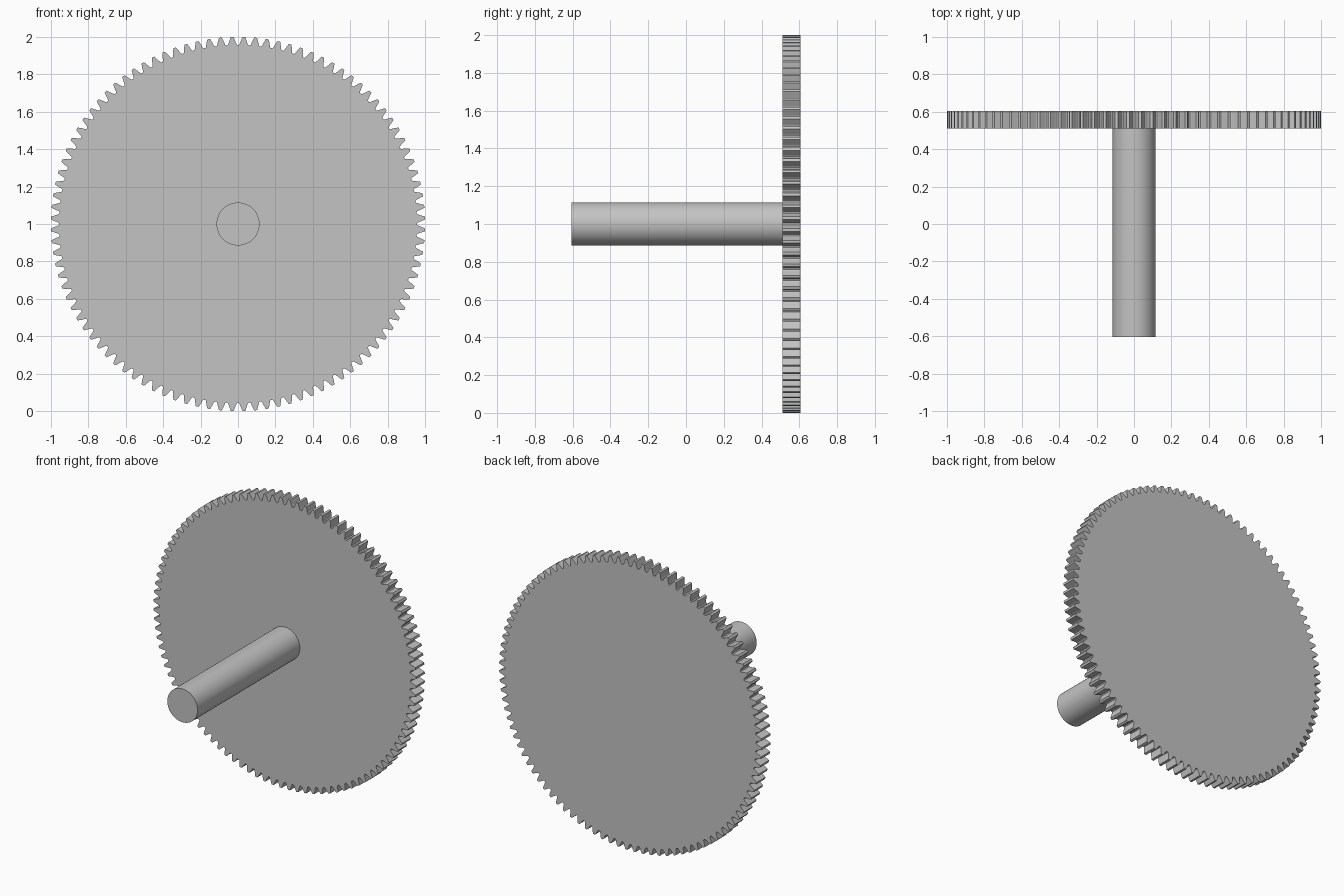
import bpy, bmesh, math

if "Cube" in bpy.data.objects:
    bpy.data.objects.remove(bpy.data.objects["Cube"])

TEETH = 100
CENTRE_Z = 1.0
Y_BACK, Y_FACE, Y_END = 0.605, 0.51, -0.605

grey = bpy.data.materials.new("plain grey")
grey.diffuse_color = (0.55, 0.55, 0.55, 1)
grey.use_nodes = True
grey.node_tree.nodes["Principled BSDF"].inputs["Base Color"].default_value = grey.diffuse_color

# half of one tooth: radius, half-width as a fraction of the pitch
FLANK = [(0.957, 0.43), (0.960, 0.375), (0.968, 0.32), (0.980, 0.25),
         (0.991, 0.18), (1.0005, 0.12)]


def extrude_outline(name, outline, y0, y1):
    """Prism along y from an (x, z) outline around the axle."""
    bm = bmesh.new()
    face = bm.faces.new([bm.verts.new((x, y0, CENTRE_Z + z)) for x, z in outline])
    ext = bmesh.ops.extrude_face_region(bm, geom=[face])
    for v in ext["geom"]:
        if isinstance(v, bmesh.types.BMVert):
            v.co.y = y1
    bmesh.ops.recalc_face_normals(bm, faces=bm.faces)
    me = bpy.data.meshes.new(name)
    bm.to_mesh(me)
    bm.free()
    me.materials.append(grey)
    ob = bpy.data.objects.new(name, me)
    bpy.context.collection.objects.link(ob)
    bpy.context.view_layer.objects.active = ob
    ob.select_set(True)
    bpy.ops.object.shade_smooth_by_angle(angle=math.radians(30))
    ob.select_set(False)
    return ob


# toothed disc, with a gap centred at the top
pitch = 2 * math.pi / TEETH
profile = [(r, -h) for r, h in FLANK] + [(r, h) for r, h in reversed(FLANK)]
gear = []
for i in range(TEETH):
    for r, f in profile:
        a = (i + 0.5 + f) * pitch
        gear.append((r * math.cos(a), r * math.sin(a)))
extrude_outline("gear_wheel", gear, Y_FACE, Y_BACK)

# round axle
axle = [(0.115 * math.cos(2 * math.pi * i / 72), 0.115 * math.sin(2 * math.pi * i / 72))
        for i in range(72)]
extrude_outline("axle", axle, Y_END, Y_FACE)
